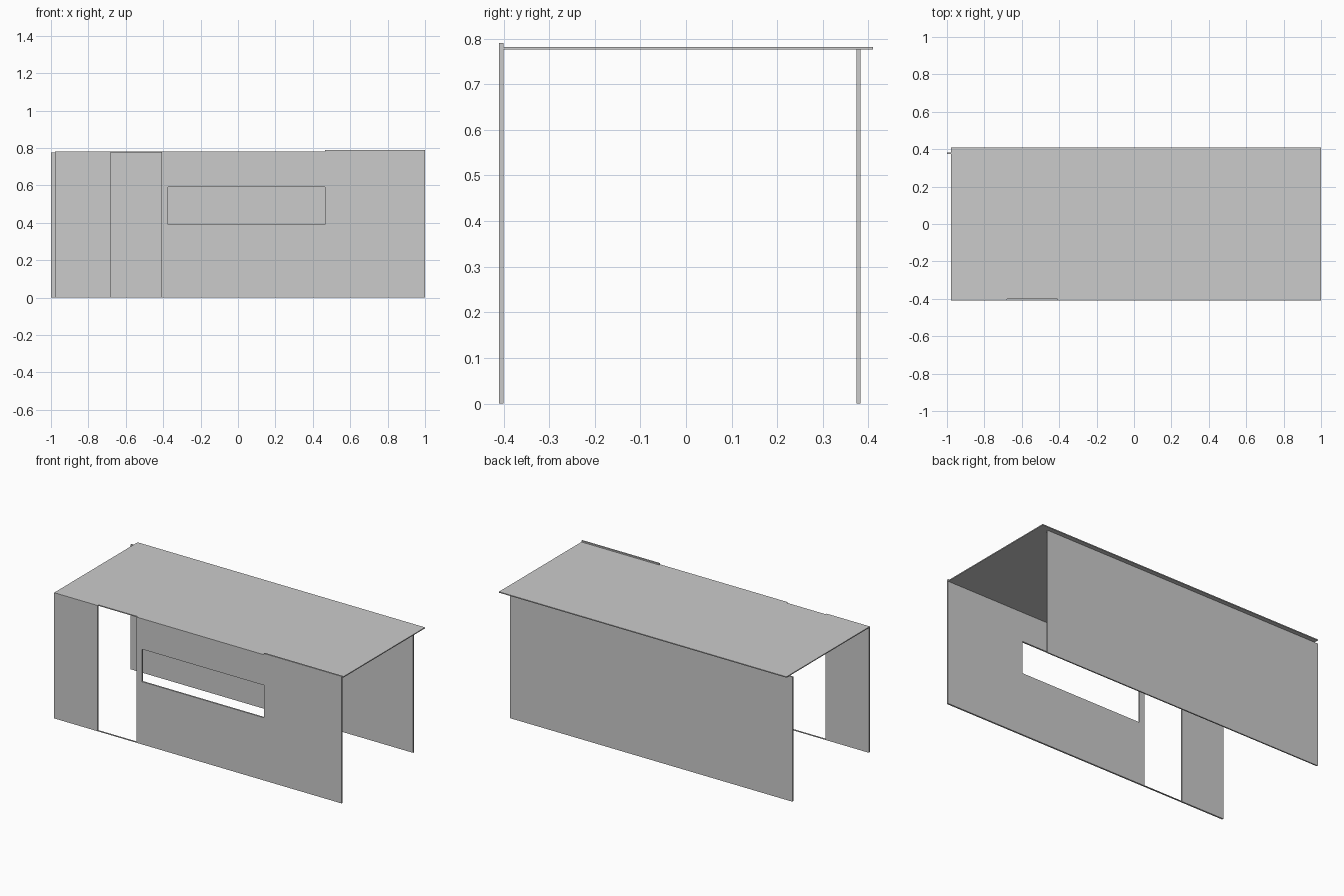
import bpy
import math

if "Cube" in bpy.data.objects:
    bpy.data.objects.remove(bpy.data.objects["Cube"])


def box(name, x, y, z):
    """Box spanning the given (min, max) ranges."""
    bpy.ops.mesh.primitive_cube_add(size=1, location=[sum(r) / 2 for r in (x, y, z)])
    ob = bpy.context.object
    ob.name = name
    ob.scale = [r[1] - r[0] for r in (x, y, z)]
    bpy.ops.object.transform_apply(location=False, rotation=False, scale=True)
    return ob


def panel(name, loops, y):
    """Upright panel from x-z outlines; inner loops become holes."""
    curve = bpy.data.curves.new(name, 'CURVE')
    curve.dimensions = '2D'
    curve.fill_mode = 'BOTH'
    curve.extrude = (y[1] - y[0]) / 2
    for pts in loops:
        s = curve.splines.new('POLY')
        s.points.add(len(pts) - 1)
        for p, (px, pz) in zip(s.points, pts):
            p.co = (px, pz, 0, 1)
        s.use_cyclic_u = True
    ob = bpy.data.objects.new(name, curve)
    ob.location.y = sum(y) / 2
    ob.rotation_euler.x = math.pi / 2
    bpy.context.collection.objects.link(ob)
    bpy.ops.object.select_all(action='DESELECT')
    ob.select_set(True)
    bpy.context.view_layer.objects.active = ob
    bpy.ops.object.convert(target='MESH')
    bpy.ops.object.shade_flat()
    return bpy.context.object


# Front wall: full-height doorway with thin sill, raised right part, window
outline = [(-0.978, 0), (1, 0), (1, 0.79), (0.465, 0.79), (0.465, 0.782),
           (-0.41, 0.782), (-0.41, 0.003), (-0.68, 0.003), (-0.68, 0.782), (-0.978, 0.782)]
window = [(-0.375, 0.39), (-0.375, 0.592), (0.465, 0.592), (0.465, 0.39)]
panel("front_wall", [outline, window], (-0.41, -0.4))

# Plain back wall and flat roof
box("back_wall", (-1, 0.943), (0.374, 0.382), (0, 0.776))
box("roof", (-0.978, 1), (-0.4, 0.41), (0.776, 0.782))
